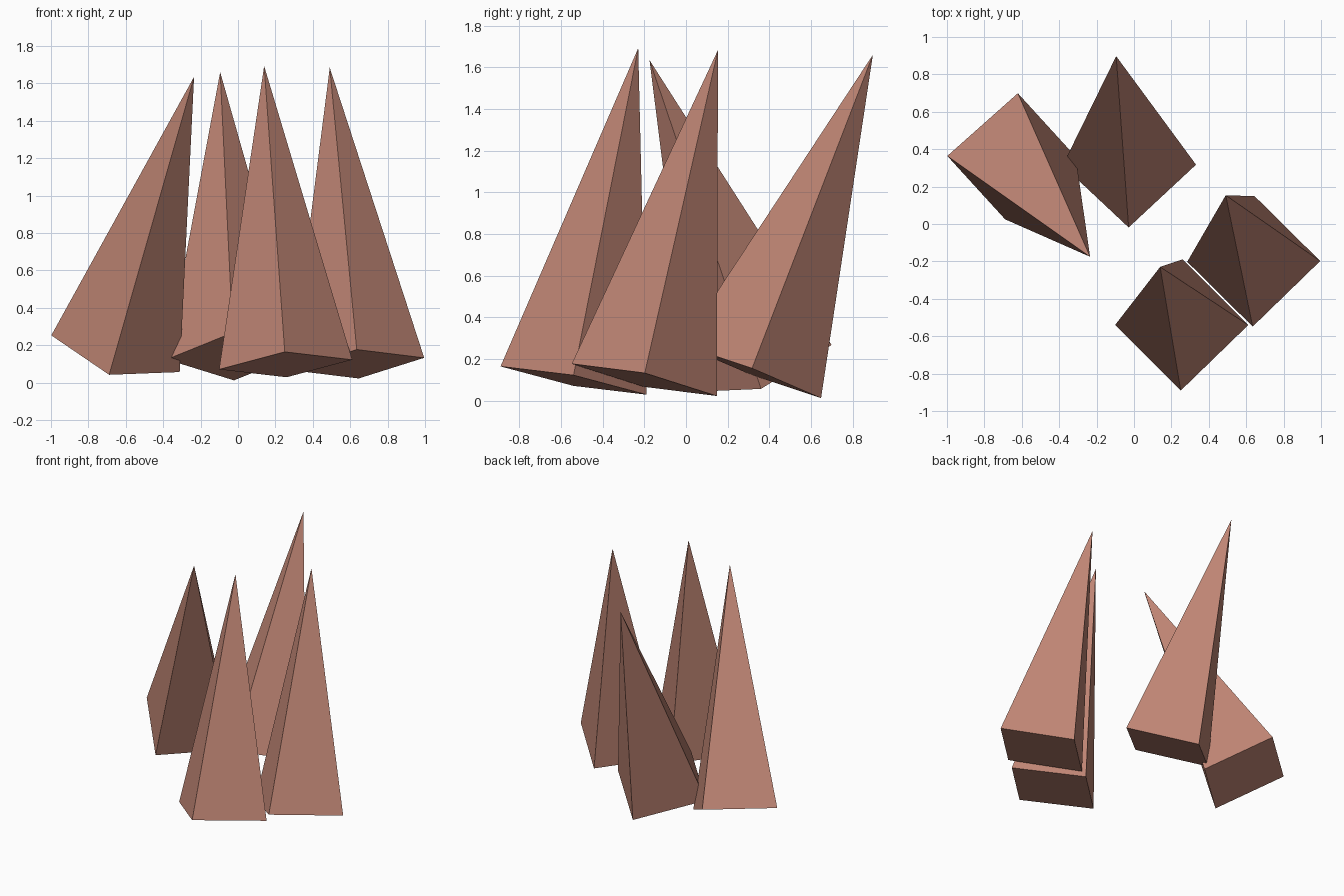
import bpy
import bmesh
from mathutils import Matrix, Vector

RADIUS = 0.357   # centre to corner of the square base
HEIGHT = 1.63

cube = bpy.data.objects.get("Cube")
if cube:
    bpy.data.objects.remove(cube, do_unlink=True)

# Single clay-brown colour
clay = bpy.data.materials.new("clay_brown")
clay.use_nodes = True
colour = (0.52, 0.235, 0.175, 1.0)
clay.diffuse_color = colour
clay.node_tree.nodes["Principled BSDF"].inputs["Base Color"].default_value = colour


def spike(name, centre, corner, tip):
    """Square pyramid leaning from its base centre to its tip, turned to one corner."""
    centre = Vector(centre)
    axis = (Vector(tip) - centre).normalized()
    arm = Vector(corner) - centre
    side = (arm - axis * arm.dot(axis)).normalized()
    turn = Matrix((side, axis.cross(side), axis)).transposed().to_4x4()

    bm = bmesh.new()
    bmesh.ops.create_cone(bm, cap_ends=True, segments=4, radius1=RADIUS, radius2=0,
                          depth=HEIGHT, matrix=Matrix.Translation((0, 0, HEIGHT / 2)))
    bmesh.ops.remove_doubles(bm, verts=bm.verts, dist=0.001)
    # Put the first base corner on the local x axis
    first = max((v.co for v in bm.verts if v.co.z < 0.01), key=lambda c: c.x + c.y * 0.1)
    angle = first.xy.angle_signed(Vector((1, 0)))
    bmesh.ops.rotate(bm, verts=bm.verts, matrix=Matrix.Rotation(-angle, 3, "Z"))
    bmesh.ops.recalc_face_normals(bm, faces=bm.faces)

    mesh = bpy.data.meshes.new(name)
    bm.to_mesh(mesh)
    bm.free()
    mesh.materials.append(clay)
    obj = bpy.data.objects.new(name, mesh)
    obj.matrix_world = Matrix.Translation(centre) @ turn
    bpy.context.collection.objects.link(obj)


# Four leaning spikes
spike("front_spike", (0.255, -0.54, 0.097), (0.25, -0.89, 0.165), (0.14, -0.23, 1.69))
spike("left_spike", (0.64, -0.20, 0.10), (0.635, -0.55, 0.175), (0.49, 0.155, 1.69))
spike("back_spike", (-0.025, 0.315, 0.14), (0.325, 0.315, 0.15), (-0.095, 0.895, 1.655))
spike("right_spike", (-0.655, 0.362, 0.155), (-1.0, 0.365, 0.25), (-0.235, -0.175, 1.635))
